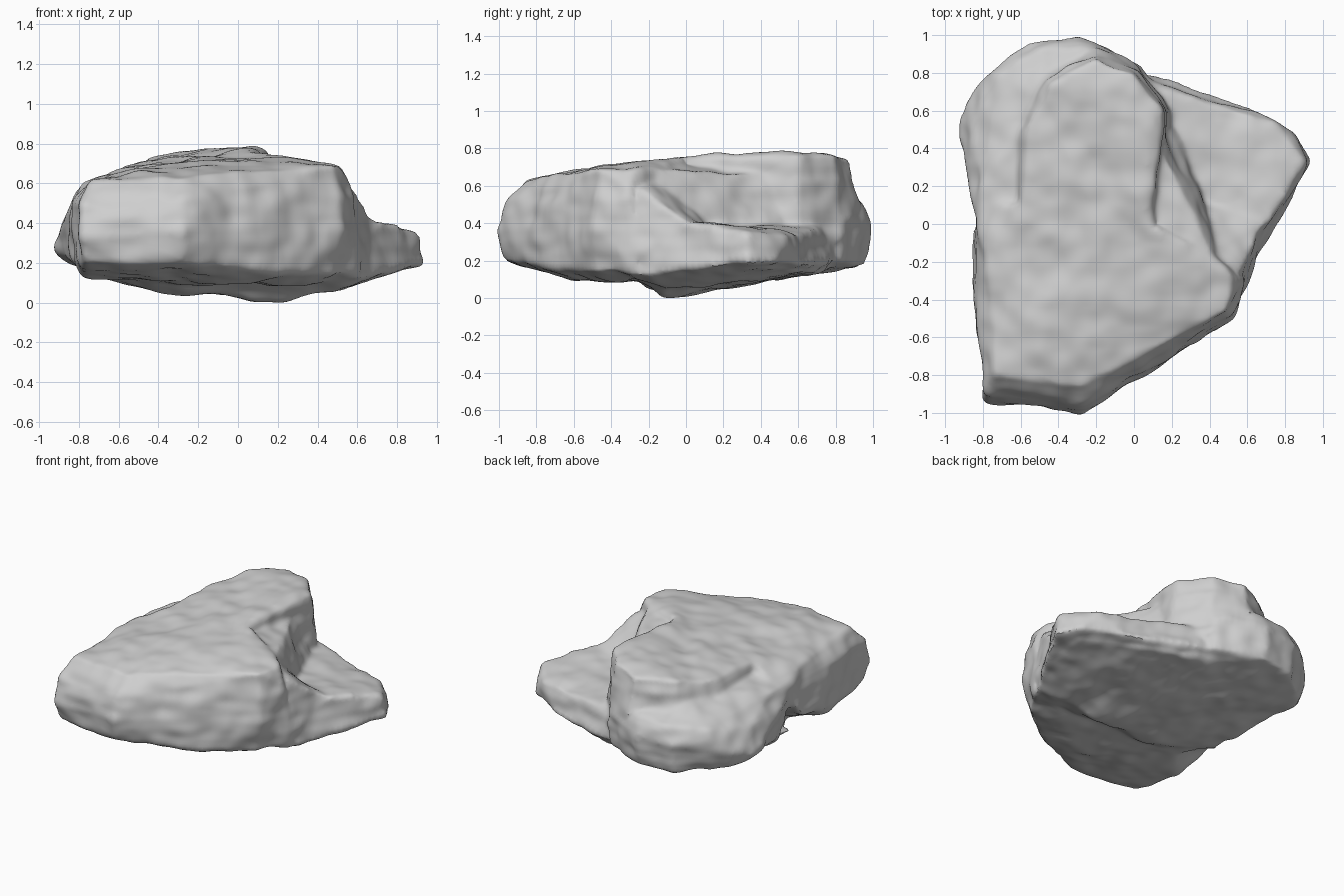
import bpy
import bmesh
from mathutils import Vector, noise

default_cube = bpy.data.objects.get("Cube")
if default_cube:
    bpy.data.objects.remove(default_cube, do_unlink=True)


def make_material(name, colour):
    material = bpy.data.materials.new(name)
    material.use_nodes = True
    material.diffuse_color = colour
    material.node_tree.nodes["Principled BSDF"].inputs["Base Color"].default_value = colour
    return material


def add_hull(target, corners):
    """Add one closed, chiselled block spanning the given corners."""
    block = bmesh.new()
    for corner in corners:
        block.verts.new(corner)
    bmesh.ops.convex_hull(block, input=block.verts)
    spare = [v for v in block.verts if not v.link_faces]
    bmesh.ops.delete(block, geom=spare, context="VERTS")
    bmesh.ops.recalc_face_normals(block, faces=block.faces)
    piece = bpy.data.meshes.new("block")
    block.to_mesh(piece)
    block.free()
    target.from_mesh(piece)
    bpy.data.meshes.remove(piece)


# Broad front slab: plateau corners, then bulging walls, then underside
front_slab = [
    (-.74, -.8, .61), (-.28, -.86, .64), (.2, -.56, .67), (.49, -.46, .69),
    (.52, -.28, .69), (.42, -.17, .7), (.06, 0, .75), (-.6, .1, .66), (-.78, -.2, .6),
    (-.79, -.91, .48), (-.28, -.97, .5), (-.79, -.94, .32), (-.28, -1, .36),
    (-.77, -.91, .2), (-.28, -.97, .2), (.05, -.79, .17), (.05, -.78, .4),
    (.52, -.5, .4), (.48, -.48, .14), (.57, -.3, .58), (.62, -.26, .15),
    (-.85, -.1, .28), (-.83, -.5, .2), (-.84, .1, .5), (-.83, -.5, .5),
    (-.78, -.5, .14), (0, -.6, .1), (.4, -.3, .09), (-.5, -.2, .1),
]

# High rear ridge: plateau edge, then the steep foot around it
rear_ridge = [
    (.07, .5, .79), (.15, .6, .76), (0, .79, .76), (-.2, .88, .75),
    (-.44, .74, .73), (-.57, .5, .68), (-.6, 0, .66), (.06, .1, .76), (.08, -.1, .74),
    (.13, .4, .62), (.12, .1, .6), (.21, .6, .3), (.04, .83, .3),
    (-.2, .92, .5), (-.47, .79, .55), (-.62, .5, .55), (-.6, 0, .3),
]

# Lower terrace wrapped around the back of the ridge
rear_terrace = [
    (-.55, .2, .61), (-.81, .2, .54), (-.86, .5, .44), (-.72, .79, .48),
    (-.5, .93, .5), (-.28, .93, .52), (-.45, .65, .62), (-.82, -.1, .54), (-.6, -.1, .62),
    (-.3, 1, .4), (-.56, .96, .38), (-.78, .78, .34), (-.94, .55, .26),
    (-.3, .96, .18), (-.55, .92, .17), (-.75, .75, .18), (-.9, .55, .22),
    (.02, .83, .2), (.02, .84, .42), (-.81, .1, .2), (-.5, -.1, .1), (.2, .5, .12),
]

# Halfway ledge below the cliff
ledge = [
    (.42, -.18, .69), (.3, .08, .61), (.17, .4, .63), (.1, .5, .66), (.05, 0, .68),
    (.15, -.15, .71), (.5, -.2, .4), (.38, .1, .36), (.23, .5, .36), (0, .2, .3),
]

# Low shelf on the side, and the ramp joining it to the slab
side_shelf = [
    (.1, .73, .38), (.32, .64, .36), (.75, .54, .33), (.9, .33, .35),
    (.72, .02, .4), (.2, .2, .37), (.93, .33, .2), (.85, .48, .19),
    (.6, .62, .18), (.3, .7, .17), (.05, .8, .2), (.74, 0, .14),
    (.62, -.25, .12), (.49, -.46, .14), (.3, .3, .09), (.3, -.2, .4),
]
ramp = [
    (.4, -.15, .62), (.57, -.24, .58), (.3, .12, .42), (.7, .02, .4),
    (.45, -.4, .5), (.2, .2, .2), (.66, .02, .2), (.6, -.3, .2), (.2, -.3, .2),
]

# Keel under the rock, steep at its front and sloping gently backwards
keel = [
    (-.76, -.12, .14), (-.5, -.12, .07), (-.2, -.12, .04), (.2, -.12, 0),
    (.4, -.11, .03), (.62, -.18, .11), (.75, .08, .14), (.8, .4, .16), (.4, .62, .14),
    (.1, .75, .15), (-.6, .8, .16), (-.8, .4, .2), (-.6, -.26, .12),
    (.3, -.27, .1), (.56, -.32, .13), (0, 0, .3),
]

blocks = bmesh.new()
for part in (front_slab, rear_ridge, rear_terrace, ledge, side_shelf, ramp, keel):
    add_hull(blocks, part)
mesh = bpy.data.meshes.new("rock")
blocks.to_mesh(mesh)
blocks.free()
rock = bpy.data.objects.new("rock", mesh)
bpy.context.collection.objects.link(rock)

# Fuse the blocks into one skin and wear down the edges
fuse = rock.modifiers.new("fuse", "REMESH")
fuse.mode = "VOXEL"
fuse.voxel_size = .018
wear = rock.modifiers.new("wear", "SMOOTH")
wear.factor = .5
wear.iterations = 6
bpy.context.view_layer.update()
evaluated = rock.evaluated_get(bpy.context.evaluated_depsgraph_get())
skin = bpy.data.meshes.new_from_object(evaluated)
rock.modifiers.clear()
rock.data = skin
bpy.data.meshes.remove(mesh)
skin.name = "rock"


def roughness(point):
    """Broad dents, finer chips and flat bedding layers."""
    broad = noise.noise(point * 4)
    chips = noise.noise(point * 9 + Vector((5, 2, 7)))
    layers = noise.noise(Vector((point.x * 3, point.y * 3, point.z * 14)))
    return broad * .018 + chips * .012 + layers * .01


# Weather the surface and rest it on the ground
surface = bmesh.new()
surface.from_mesh(skin)
surface.normal_update()
moved = [v.co + v.normal * (roughness(v.co) + .003) for v in surface.verts]
ground = min(point.z for point in moved)
for vert, point in zip(surface.verts, moved):
    vert.co = point - Vector((0, 0, ground))
surface.to_mesh(skin)
surface.free()

# Plain stone colour and smooth shading
skin.materials.clear()
skin.materials.append(make_material("grey stone", (.62, .62, .62, 1)))
bpy.ops.object.select_all(action="DESELECT")
rock.select_set(True)
bpy.context.view_layer.objects.active = rock
bpy.ops.object.shade_smooth_by_angle(angle=.7)
